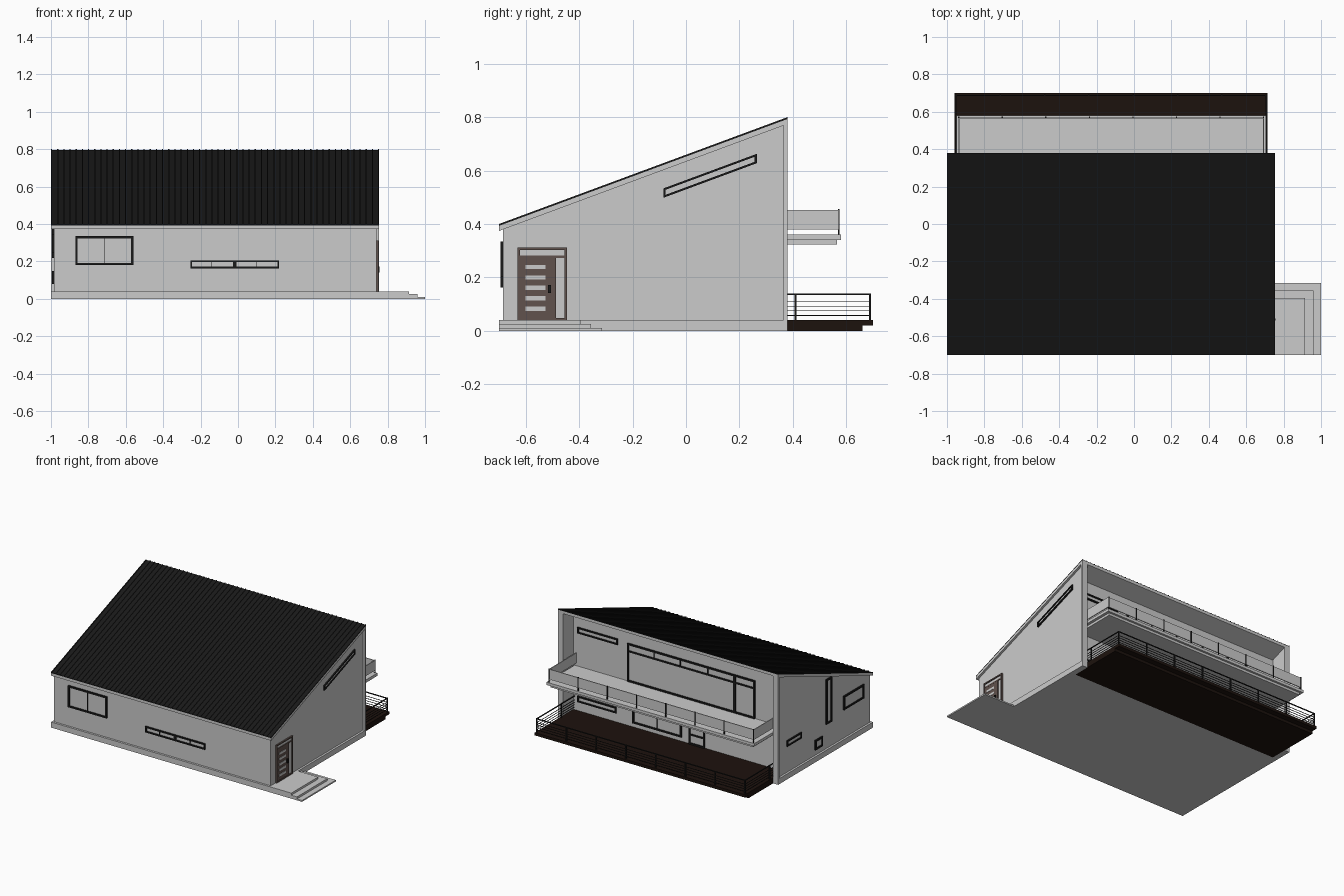
import bpy, bmesh

if "Cube" in bpy.data.objects:
    bpy.data.objects.remove(bpy.data.objects["Cube"])


def material(name, rgb):
    m = bpy.data.materials.new(name)
    m.diffuse_color = (*rgb, 1)
    m.use_nodes = True
    m.node_tree.nodes["Principled BSDF"].inputs["Base Color"].default_value = m.diffuse_color
    return m


BLACK = material("black_metal", (0.01, 0.01, 0.01))
DECK = material("dark_timber", (0.012, 0.006, 0.004))
BROWN = material("door_brown", (0.12, 0.085, 0.075))

X0, X1 = -1.0, 0.755          # outer sides
Y0, Y1 = -0.70, 0.38          # eave and high edge
WALL = 0.26                   # recessed back wall
SLOPE = 0.4 / 1.08


def roof_z(y, drop=0.0):
    return 0.4 + (y - Y0) * SLOPE - drop


def prism(bm, axis, lo, hi, pts):
    """Extrude a profile along x (pts are y,z) or y (pts are x,z)."""
    def place(t, p):
        return (t, p[0], p[1]) if axis == 'x' else (p[0], t, p[1])
    a = [bm.verts.new(place(lo, p)) for p in pts]
    b = [bm.verts.new(place(hi, p)) for p in pts]
    n = len(pts)
    bm.faces.new(a)
    bm.faces.new(b[::-1])
    for i in range(n):
        j = (i + 1) % n
        bm.faces.new((a[j], a[i], b[i], b[j]))


def box(bm, x0, x1, y0, y1, z0, z1):
    prism(bm, 'x', x0, x1, [(y0, z0), (y1, z0), (y1, z1), (y0, z1)])


def finish(bm, name, mat=None):
    bmesh.ops.recalc_face_normals(bm, faces=bm.faces)
    me = bpy.data.meshes.new(name)
    bm.to_mesh(me)
    bm.free()
    ob = bpy.data.objects.new(name, me)
    bpy.context.collection.objects.link(ob)
    if mat:
        me.materials.append(mat)


def boxes(name, items, mat=None):
    bm = bmesh.new()
    for it in items:
        box(bm, *it)
    finish(bm, name, mat)


def window(name, axis, plane, out, a0, a1, z0, z1, uprights=(), rails=(), shear=0.0, t=0.012, mat=BLACK):
    """Frame, optional uprights (position, width) and rails (height), plus a pane."""
    def bar(bm, p, q, r, s, depth):
        k = lambda a: shear * (a - a0)
        prism(bm, axis, plane - 0.002 * out, plane + depth * out,
              [(p, r + k(p)), (q, r + k(q)), (q, s + k(q)), (p, s + k(p))])
    bm = bmesh.new()
    bar(bm, a0, a1, z0, z0 + t, 0.010)
    bar(bm, a0, a1, z1 - t, z1, 0.010)
    bar(bm, a0, a0 + t, z0 + t, z1 - t, 0.010)
    bar(bm, a1 - t, a1, z0 + t, z1 - t, 0.010)
    for a, w, lo, hi in uprights:
        bar(bm, a - w / 2, a + w / 2, lo, hi, 0.009)
    for z, lo, hi in rails:
        bar(bm, lo, hi, z - t / 2, z + t / 2, 0.008)
    finish(bm, name + "_frame", mat)
    bm = bmesh.new()
    bar(bm, a0 + t / 2, a1 - t / 2, z0 + t / 2, z1 - t / 2, 0.003)
    finish(bm, name + "_pane")


# Main walls
bm = bmesh.new()
prism(bm, 'x', -0.985, 0.74, [(-0.685, 0.02), (WALL, 0.02),
                              (WALL, roof_z(WALL, 0.02)), (-0.685, roof_z(-0.685, 0.02))])
finish(bm, "walls")

# Plinth and entrance steps
boxes("plinth", [(X0, X1, Y0, WALL, 0, 0.04)])
boxes("entrance_steps", [(X1, 1.0, Y0, -0.315, 0, 0.01),
                         (X1, 0.96, Y0, -0.355, 0.01, 0.025),
                         (X1, 0.915, Y0, -0.395, 0.025, 0.04)])

# Side fins enclosing the recessed back, with a projecting rim
bm = bmesh.new()
for inner, skin, outer in ((-0.96, -0.985, X0), (0.715, 0.74, X1)):
    prism(bm, 'x', inner, skin, [(WALL, 0.04), (0.365, 0.04),
                                 (0.365, roof_z(0.365, 0.02)), (WALL, roof_z(WALL, 0.02))])
    prism(bm, 'x', inner, outer, [(0.365, 0.04), (Y1, 0.04),
                                  (Y1, roof_z(Y1, 0.02)), (0.365, roof_z(0.365, 0.02))])
    prism(bm, 'x', inner, outer, [(WALL, 0), (Y1, 0), (Y1, 0.04), (WALL, 0.04)])
finish(bm, "side_fins")

# Roof slab, metal sheet and seams
def roof_layer(bm, x0, x1, top, bottom):
    prism(bm, 'x', x0, x1, [(Y0, roof_z(Y0, bottom)), (Y1, roof_z(Y1, bottom)),
                            (Y1, roof_z(Y1, top)), (Y0, roof_z(Y0, top))])


bm = bmesh.new()
roof_layer(bm, X0, X1, 0.007, 0.026)
finish(bm, "roof_slab")
bm = bmesh.new()
roof_layer(bm, X0, X1, 0.004, 0.007)
SEAMS = 54
for i in range(SEAMS):
    x = X0 + (X1 - X0 - 0.006) * i / (SEAMS - 1)
    roof_layer(bm, x, x + 0.006, 0.0, 0.004)
finish(bm, "roof_sheet", BLACK)

# Front windows
F = -0.685
window("front_window", 'y', F, -1, -0.87, -0.56, 0.18, 0.335, [(-0.715, 0.004, 0.19, 0.325)])
window("front_strip_window", 'y', F, -1, -0.255, 0.22, 0.163, 0.206,
       [(-0.018, 0.018, 0.17, 0.2), (-0.14, 0.004, 0.17, 0.2), (0.10, 0.004, 0.17, 0.2)], t=0.01)

# Right sloped window and left windows
window("right_sloped_window", 'x', 0.74, 1, -0.085, 0.265, 0.498, 0.533, shear=SLOPE, t=0.008)
L = -0.985
window("left_tall_window", 'x', L, -1, -0.245, -0.18, 0.217, 0.54)
window("left_window", 'x', L, -1, -0.61, -0.38, 0.245, 0.345)
window("left_strip_window", 'x', L, -1, 0.10, 0.265, 0.228, 0.27, t=0.009)
window("left_small_window", 'x', L, -1, -0.14, -0.055, 0.08, 0.15)

# Back windows, upper and lower floor
window("back_upper_glazing", 'y', WALL, 1, -0.735, 0.28, 0.36, 0.635,
       [(-0.573, 0.018, 0.37, 0.625)] + [(x, 0.005, 0.58, 0.625) for x in (0.07, -0.14, -0.36)],
       [(0.578, -0.73, 0.275)])
window("back_upper_strip", 'y', WALL, 1, 0.36, 0.68, 0.6, 0.643, t=0.01)
window("back_lower_strip", 'y', WALL, 1, 0.37, 0.68, 0.105, 0.148, t=0.01)
window("back_lower_window", 'y', WALL, 1, -0.15, 0.24, 0.07, 0.28, [(0.045, 0.006, 0.08, 0.27)])
window("back_door", 'y', WALL, 1, -0.335, -0.207, 0.04, 0.28, (), [(0.11, -0.33, -0.21)])

# Entrance door with frame, leaf, glazed slots and handle
window("entrance", 'x', 0.74, 1, -0.63, -0.445, 0.04, 0.312,
       [(-0.493, 0.012, 0.045, 0.275)], [(0.278, -0.625, -0.45)], t=0.009, mat=BROWN)
boxes("entrance_leaf", [(0.74, 0.747, -0.622, -0.499, 0.042, 0.274)], BROWN)
boxes("entrance_slots", [(0.745, 0.749, -0.6, -0.525, z, z + 0.016)
                         for z in (0.075, 0.114, 0.153, 0.192, 0.231)])
boxes("entrance_handle", [(0.745, 0.757, -0.516, -0.505, 0.142, 0.172)], BLACK)

# Balcony slabs
BX0, BX1, BY = -0.94, 0.695, 0.57
boxes("balcony_slab", [(BX0 - 0.01, BX1 + 0.01, WALL, 0.58, 0.34, 0.36),
                       (BX0 + 0.01, BX1 - 0.01, WALL, 0.565, 0.323, 0.34)])

# Balcony parapet panels and posts
boxes("balcony_panels", [(BX0, BX1, BY - 0.006, BY, 0.38, 0.453),
                         (BX0, BX0 + 0.006, WALL, BY - 0.006, 0.38, 0.453),
                         (BX1 - 0.006, BX1, WALL, BY - 0.006, 0.38, 0.453)])
boxes("balcony_posts", [(x - 0.003, x + 0.003, BY - 0.002, BY + 0.004, 0.36, 0.457)
                        for x in [BX0 + 0.003 + (BX1 - BX0 - 0.006) * i / 7 for i in range(8)]], BLACK)

# Ground deck
DX0, DX1 = -0.96, 0.715
boxes("deck", [(DX0, DX1, WALL, 0.70, 0.02, 0.04),
               (DX0, DX1, WALL, 0.66, 0, 0.02)], DECK)

# Deck railing: posts, thin wires and a top rail on three sides
rail = []
for i in range(8):
    x = DX0 + 0.008 + (DX1 - DX0 - 0.016) * i / 7
    rail.append((x - 0.004, x + 0.004, 0.684, 0.692, 0.04, 0.14))
for x in (DX0 + 0.008, DX1 - 0.008):
    rail.append((x - 0.004, x + 0.004, 0.406, 0.414, 0.04, 0.14))
for z, r in ((0.058, 0.0015), (0.075, 0.0015), (0.092, 0.0015), (0.109, 0.0015), (0.137, 0.003)):
    rail.append((DX0 + 0.006, DX1 - 0.006, 0.688 - r, 0.688 + r, z - r, z + r))
    for x in (DX0 + 0.008, DX1 - 0.008):
        rail.append((x - r, x + r, WALL, 0.688, z - r, z + r))
boxes("deck_railing", rail, BLACK)
